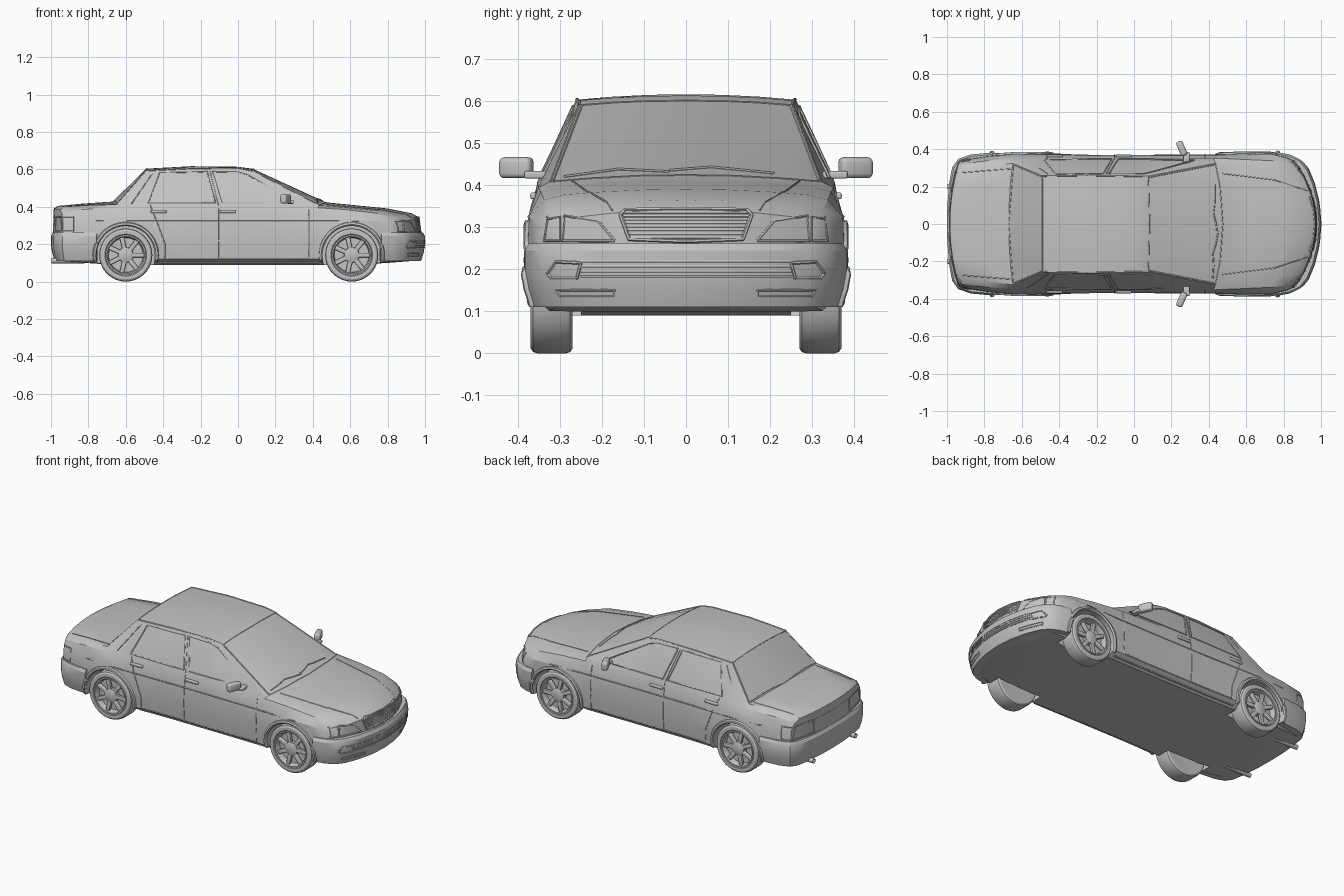
import bpy, bmesh, math
from mathutils import Vector, Matrix
from mathutils.bvhtree import BVHTree

if "Cube" in bpy.data.objects:
    bpy.data.objects.remove(bpy.data.objects["Cube"], do_unlink=True)

grey = bpy.data.materials.new("plain_grey")
grey.use_nodes = True
tone = (0.55, 0.55, 0.55, 1)
grey.diffuse_color = tone
grey.node_tree.nodes["Principled BSDF"].inputs["Base Color"].default_value = tone
parts = []


def add(name, data):
    data.materials.append(grey)
    ob = bpy.data.objects.new(name, data)
    bpy.context.collection.objects.link(ob)
    parts.append(ob)
    return ob


def finish(name, bm):
    bmesh.ops.recalc_face_normals(bm, faces=bm.faces)
    me = bpy.data.meshes.new(name)
    bm.to_mesh(me)
    bm.free()
    return add(name, me)


def loft(name, rings, caps=False):
    bm = bmesh.new()
    rows = [[bm.verts.new(p) for p in ring] for ring in rings]
    n = len(rows[0])
    for a, b in zip(rows, rows[1:]):
        for i in range(n):
            j = (i + 1) % n
            bm.faces.new((a[i], a[j], b[j], b[i]))
    if caps:
        bm.faces.new(rows[0])
        bm.faces.new(rows[-1])
    bmesh.ops.remove_doubles(bm, verts=bm.verts, dist=1e-5)
    return finish(name, bm)


def boxes(name, size, matrices, bevel=0):
    bm = bmesh.new()
    for m in matrices:
        bmesh.ops.create_cube(bm, size=1, matrix=m @ Matrix.Diagonal((*size, 1)))
    if bevel:
        bmesh.ops.bevel(bm, geom=bm.edges[:], offset=bevel, segments=3, profile=0.5, affect='EDGES')
    return finish(name, bm)


def revolve(name, profile, cx, cz, side, y0, n=40):
    rings = []
    for r, y in profile:
        turn = [2 * math.pi * i / n for i in range(n)]
        rings.append([(cx + r * math.cos(t), side * (y0 + y), cz + r * math.sin(t)) for t in turn])
    return loft(name, rings)


# Body shell: length, bow, half width, floor, belt y/z, top edge y/z, crown
stations = [
    (-.985, .45, .335, .12, .31, .365, .27, .385, .392),
    (-.96, .4, .345, .11, .32, .38, .285, .40, .405),
    (-.82, .3, .365, .10, .338, .388, .305, .408, .418),
    (-.67, .2, .378, .09, .35, .392, .325, .412, .428),
    (-.49, 0, .378, .09, .352, .40, .258, .592, .604),
    (-.25, 0, .37, .09, .354, .405, .262, .604, .617),
    (.0, 0, .37, .09, .354, .405, .26, .602, .614),
    (.08, .1, .37, .09, .354, .405, .256, .592, .603),
    (.47, .35, .372, .09, .352, .395, .325, .408, .424),
    (.62, .4, .38, .09, .346, .385, .305, .395, .409),
    (.80, .5, .378, .10, .338, .365, .29, .378, .391),
    (.93, .9, .358, .11, .325, .34, .27, .35, .365),
    (.97, 1, .34, .12, .312, .315, .255, .325, .342),
]
thirds = [0, 1 / 3, 2 / 3, 1]


def ring(half, x, bow):
    full = half + [(-y, z) for y, z in reversed(half[1:-1])]
    return [(x - math.copysign(bow, x) * y * y, y, z) for y, z in full]


def section(x, bow, w, zb, by, bz, ey, ez, zc):
    half = [(f * (w - .05), zb) for f in thirds]
    half += [(w - .008, zb + .03), (w, .22), (w - .004, min(.325, bz - .03)), (by, bz)]
    half += [(f * ey, zc - (zc - ez) * f * f) for f in reversed(thirds)]
    return ring(half, x, bow)


def end_line(x, bow, w, z):
    return ring([(f * w, z) for f in thirds + [1] * 4 + thirds[::-1]], x, bow)


rings = [end_line(-.99, .45, .28, .25)] + [section(*s) for s in stations]
rings.append(end_line(.985, 1, .27, .2))
body = loft("body_shell", rings)


# Bumpers swept around each end
def bumper(name, half, profile):
    path = [Vector(p) for p in half + [(x, -y) for x, y in reversed(half[:-1])]]
    rings = []
    for i, p in enumerate(path):
        t = (path[min(i + 1, len(path) - 1)] - path[max(i - 1, 0)]).normalized()
        out = Vector((-t.y, t.x))
        if out.dot(p) < 0:
            out = -out
        rings.append([(*(p + out * o), z) for o, z in profile])
    return loft(name, rings, True)


shape = [(-.05, .11), (-.012, .11), (.002, .155), (.008, .195), (.008, .245), (-.002, .262), (-.05, .262)]
front_bumper = bumper("front_bumper", [(.765, .376), (.83, .364), (.885, .338), (.925, .29),
                                       (.958, .21), (.982, .11), (.991, 0)], shape)
rear_bumper = bumper("rear_bumper", [(-.755, .374), (-.87, .364), (-.935, .342), (-.965, .30),
                                     (-.98, .22), (-.99, .1), (-.992, 0)], shape)


def tree(ob):
    return BVHTree.FromPolygons([v.co for v in ob.data.vertices], [p.vertices for p in ob.data.polygons])


trees = [tree(o) for o in (body, front_bumper, rear_bumper)]


# Thin trim laid on the surface along one axis
def drape(name, pts, axis, sign=1, r=.0025, closed=False, mirror=True):
    pts = pts + pts[:1] if closed else pts
    for side in ((1, -1) if mirror else (1,)):
        way = side if axis == 1 else sign
        ray = Vector((0, 0, 0))
        ray[axis] = -way
        hits = []
        for a, b in zip(pts, pts[1:]):
            for i in range(9):
                p = list(Vector(a).lerp(Vector(b), i / 8))
                if axis != 1:
                    p[1 if axis == 2 else 0] *= side
                p.insert(axis, 3 * way)
                found = [h for h in (t.ray_cast(Vector(p), ray) for t in trees) if h[0]]
                if found:
                    hits.append(min(found, key=lambda h: h[3])[0])
        if len(hits) < 2:
            continue
        cu = bpy.data.curves.new(name, 'CURVE')
        cu.dimensions = '3D'
        cu.bevel_depth = r
        cu.bevel_resolution = 1
        cu.use_fill_caps = True
        sp = cu.splines.new('POLY')
        sp.points.add(len(hits) - 1)
        for q, h in zip(sp.points, hits):
            q.co = (*h, 1)
        add(name, cu)


# Side trim, door seams and window frames
drape("side_moulding", [(-.76, .327), (.84, .325)], 1, r=.003)
drape("rear_door_seam", [(-.47, .41), (-.43, .31), (-.39, .2), (-.39, .125), (-.105, .125)], 1)
drape("middle_door_seam", [(-.105, .125), (-.105, .41), (-.15, .59)], 1)
drape("front_door_seam", [(-.105, .125), (.38, .125), (.38, .385)], 1)
drape("rear_window_frame", [(-.48, .42), (-.42, .582), (-.165, .588), (-.12, .42)], 1, r=.004, closed=True)
drape("front_window_frame", [(-.085, .42), (-.135, .588), (0, .586), (.05, .572), (.32, .42)], 1, r=.004, closed=True)
drape("quarter_pillar_seam", [(-.57, .415), (-.46, .575)], 1)
drape("sill_trim", [(-.42, .102), (.43, .102)], 1, r=.005)

# Roof, screens, bonnet and boot
drape("roof_gutter", [(-.49, .256), (-.25, .26), (.08, .254)], 2, r=.004)
drape("screen_pillar_trim", [(.08, .25), (.43, .318)], 2, r=.004)
drape("windscreen_top_trim", [(.083, 0), (.077, .25)], 2)
drape("rear_screen_trim", [(-.49, 0), (-.49, .25), (-.645, .315), (-.67, 0)], 2)
drape("bonnet_crease", [(.47, .27), (.75, .235), (.93, .175)], 2)
drape("bonnet_rear_edge", [(.475, 0), (.46, .2), (.435, .325)], 2)
drape("boot_lid_edge", [(-.66, .295), (-.95, .272)], 2)
drape("wiper_inner", [(-.04, .435), (.06, .443), (.21, .428)], 0, r=.004, mirror=False)
drape("wiper_outer", [(-.29, .42), (-.16, .438), (-.04, .432)], 0, r=.004, mirror=False)

# Nose: grille, lamps and air intake
drape("grille_frame", [(0, .344), (.145, .342), (.156, .33), (.135, .272), (0, .267)], 0, r=.005)
for i in range(8):
    z = .275 + i * .0085
    drape("grille_slat", [(0, z), (.133 + i * .0025, z)], 0, r=.0028)
drape("headlamp_frame", [(.17, .268), (.21, .315), (.29, .328), (.295, .268)], 0, r=.0035, closed=True)
drape("corner_lamp_frame", [(.30, .268), (.30, .325), (.33, .32), (.338, .268)], 0, r=.003, closed=True)
for i in range(4):
    drape("intake_slat", [(0, .182 + i * .012), (.25, .182 + i * .012)], 0, r=.0035)
drape("indicator_frame", [(.26, .178), (.25, .215), (.31, .218), (.33, .19), (.32, .178)], 0, r=.004, closed=True)
drape("fog_slot", [(.17, .135), (.17, .15), (.31, .15), (.30, .135)], 0, r=.003, closed=True)

# Tail: lamps and boot seam
drape("tail_lamp_frame", [(.17, .27), (.17, .345), (.30, .348), (.32, .27)], 0, -1, r=.0035, closed=True)
drape("tail_lamp_side", [(-.95, .345), (-.88, .345), (-.88, .27), (-.95, .27)], 1, r=.003)
drape("boot_seam", [(0, .345), (.17, .345)], 0, -1)

# Wheels, arches and wheel wells
R = .142
cutters = []
for end, cx in (("rear", -.6), ("front", .608)):
    arc = [math.radians(a) for a in range(-10, 191, 10)]
    drape(end + "_wheel_arch", [(cx + .166 * math.cos(t), R + .166 * math.sin(t)) for t in arc], 1, r=.011)
    for s in (1, -1):
        cutters.append(revolve("well_cutter", [(0, 0), (.157, 0), (.157, .3), (0, .3)], cx, R, s, .25))
        revolve(end + "_tyre", [(0, .01), (.1, 0), (.13, 0), (.139, .006), (R, .016), (R, .084),
                                (.139, .094), (.13, .1), (.112, .1), (.106, .094)], cx, R, s, .27)
        revolve(end + "_rim", [(.109, .09), (.107, .099), (.1, .099), (.095, .09), (.092, .066), (0, .066)], cx, R, s, .27)
        revolve(end + "_hub", [(.042, .066), (.04, .092), (.03, .097), (0, .098)], cx, R, s, .27, 28)
        spokes = [Matrix.Translation((cx, s * .354, R)) @ Matrix.Rotation(math.tau * i / 7, 4, 'Y')
                  @ Matrix.Translation((.066, 0, 0)) for i in range(7)]
        boxes(end + "_spokes", (.066, .018, .024), spokes, .004)

for c in cutters:
    c.hide_render = True
    m = body.modifiers.new("wheel_well", 'BOOLEAN')
    m.object = c
    m.operation = 'DIFFERENCE'
    m.solver = 'EXACT'
bpy.context.view_layer.update()
cut = bpy.data.meshes.new_from_object(body.evaluated_get(bpy.context.evaluated_depsgraph_get()))
body.modifiers.clear()
body.data = cut
for c in cutters:
    parts.remove(c)
    bpy.data.objects.remove(c, do_unlink=True)

# Mirrors, handles and exhausts
for s in (1, -1):
    turn = Matrix.Rotation(s * .42, 4, 'Z')
    boxes("door_mirror", (.036, .082, .05), [Matrix.Translation((.255, s * .404, .442)) @ turn], .012)
    boxes("mirror_arm", (.035, .06, .018), [Matrix.Translation((.28, s * .355, .425))], .005)
    boxes("door_handles", (.085, .014, .016), [Matrix.Translation((x, s * .364, .375)) for x in (-.425, -.055)], .005)
    pipe = [[(x, s * .2 + r * math.cos(t), .112 + r * math.sin(t)) for t in
             [math.tau * i / 16 for i in range(16)]]
            for x, r in ((-.82, .014), (-.998, .014), (-.998, .011), (-.95, .011), (-.95, 0))]
    loft("exhaust_pipe", pipe)

# Curves to meshes, smooth shading with sharp creases
bpy.ops.object.select_all(action='DESELECT')
for ob in parts:
    ob.select_set(True)
bpy.context.view_layer.objects.active = body
bpy.ops.object.convert(target='MESH')
bpy.ops.object.shade_smooth_by_angle(angle=math.radians(30))
